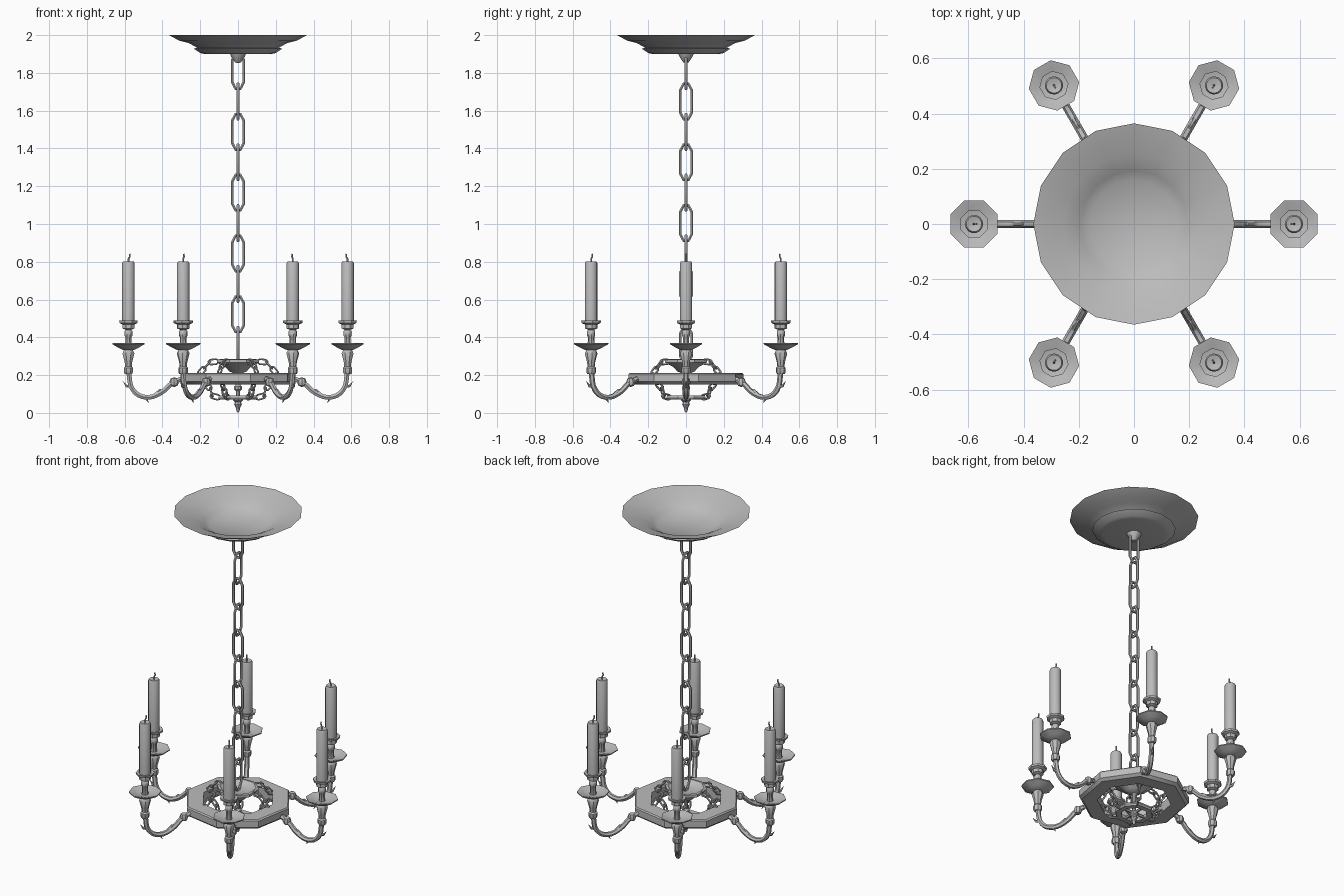
import bpy, bmesh, math
from mathutils import Vector, Matrix

if "Cube" in bpy.data.objects:
    bpy.data.objects.remove(bpy.data.objects["Cube"], do_unlink=True)

grey = bpy.data.materials.new("plain grey")
grey.use_nodes = True
COLOUR = (0.5, 0.5, 0.5, 1)
grey.diffuse_color = COLOUR
grey.node_tree.nodes["Principled BSDF"].inputs["Base Color"].default_value = COLOUR


def finish(mesh):
    mesh.materials.clear()
    mesh.materials.append(grey)
    mesh.shade_smooth()
    mesh.set_sharp_from_angle(angle=math.radians(38))
    return mesh


def place(name, mesh, matrix=None):
    ob = bpy.data.objects.new(name, mesh)
    bpy.context.collection.objects.link(ob)
    if matrix is not None:
        ob.matrix_world = matrix
    return ob


def lathe(name, profile, sides, x=0.0, turn=0.0, closed=False):
    """Revolve (radius, height) points around a vertical axis at x."""
    bm = bmesh.new()
    start = Matrix.Rotation(math.radians(turn), 4, 'Z')
    vs = [bm.verts.new(start @ Vector((r, 0, z))) for r, z in profile]
    pairs = list(zip(vs, vs[1:])) + ([(vs[-1], vs[0])] if closed else [])
    edges = [bm.edges.new(p) for p in pairs]
    bmesh.ops.spin(bm, geom=vs + edges, cent=(0, 0, 0), axis=(0, 0, 1),
                   angle=math.tau, steps=sides, use_duplicate=False)
    bmesh.ops.remove_doubles(bm, verts=bm.verts, dist=0.0001)
    bmesh.ops.recalc_face_normals(bm, faces=bm.faces)
    bmesh.ops.translate(bm, verts=bm.verts, vec=(x, 0, 0))
    mesh = bpy.data.meshes.new(name)
    bm.to_mesh(mesh)
    bm.free()
    return finish(mesh)


def tube(name, points, radius, cyclic=False, smooth=False, taper=None):
    """Sweep a round section along (x, z) points."""
    cu = bpy.data.curves.new(name + "_path", 'CURVE')
    cu.dimensions = '3D'
    cu.bevel_depth = radius
    cu.bevel_resolution = 1
    cu.use_fill_caps = True
    cu.resolution_u = 4
    if smooth:
        sp = cu.splines.new('BEZIER')
        sp.bezier_points.add(len(points) - 1)
        pts = sp.bezier_points
    else:
        sp = cu.splines.new('POLY')
        sp.points.add(len(points) - 1)
        pts = sp.points
    for i, (p, (x, z)) in enumerate(zip(pts, points)):
        p.co = (x, 0, z) if smooth else (x, 0, z, 1)
        p.radius = taper[i] if taper else 1
        if smooth:
            p.handle_left_type = p.handle_right_type = 'AUTO'
    sp.use_cyclic_u = cyclic
    tmp = bpy.data.objects.new(name + "_path", cu)
    bpy.context.collection.objects.link(tmp)
    deps = bpy.context.evaluated_depsgraph_get()
    mesh = bpy.data.meshes.new_from_object(tmp.evaluated_get(deps))
    mesh.name = name
    bpy.data.objects.remove(tmp, do_unlink=True)
    return finish(mesh)


def link_shape(name, w, h, r):
    side = [(w, -h * .62), (w, h * .62), (w * .4, h), (-w * .4, h),
            (-w, h * .62), (-w, -h * .62), (-w * .4, -h), (w * .4, -h)]
    return tube(name, side, r, cyclic=True)


def spin_z(deg):
    return Matrix.Rotation(math.radians(deg), 4, 'Z')


# Ceiling canopy: thin stepped bowl with an under lip
place("ceiling_canopy", lathe("ceiling_canopy", [
    (0, 1.912), (.16, 1.912), (.195, 1.935), (.255, 1.968), (.365, 2.0),
    (.31, 1.97), (.26, 1.958), (.215, 1.932), (.236, 1.929), (.20, 1.905),
    (.175, 1.9), (0, 1.9)], 16))
place("canopy_hook_base", lathe("canopy_hook_base", [
    (0, 1.9), (.042, 1.9), (.036, 1.885), (.015, 1.855), (0, 1.852)], 10))

# Main chain of alternating links
main_link = link_shape("main_link", .031, .094, .0085)
for i in range(10):
    place("main_chain_link", main_link,
          Matrix.Translation((0, 0, 1.81 - i * .161)) @ spin_z(90 * (i % 2)))

# Main octagonal ring
place("main_ring", lathe("main_ring", [
    (.21, .15), (.295, .15), (.312, .165), (.312, .205), (.305, .212), (.21, .212)],
    8, turn=12, closed=True))

# Central crown, rod, lower ring and finial
place("crown", lathe("crown", [
    (0, .262), (.08, .266), (.105, .284), (.12, .282), (.12, .266),
    (.075, .245), (.05, .22), (.02, .208), (0, .205)], 8, turn=22.5))
place("centre_rod", lathe("centre_rod", [
    (0, .25), (.011, .25), (.011, .15), (.02, .14), (.02, .125),
    (.011, .115), (.011, .06), (0, .06)], 8))
place("lower_ring", lathe("lower_ring", [
    (.075, .07), (.108, .07), (.113, .08), (.108, .092), (.075, .092)],
    8, turn=22.5, closed=True))
spoke = tube("lower_spoke", [(-.09, .08), (.09, .08)], .009)
for a in (0, 90):
    place("lower_spoke", spoke, spin_z(a))
place("finial", lathe("finial", [
    (0, .082), (.026, .08), (.026, .066), (.016, .058), (.021, .045),
    (.012, .03), (.008, .01), (0, 0)], 8))

# Small chains from the ring up to the crown and down to the lower ring
small_link = link_shape("small_link", .013, .026, .0055)
CHAINS = {
    "upper_chain_link": [(.11, .272), (.15, .268), (.178, .238), (.205, .205), (.235, .185)],
    "lower_chain_link": [(.105, .082), (.135, .09), (.148, .128), (.175, .155), (.215, .17)]}
for name, path in CHAINS.items():
    for a in range(0, 360, 60):
        for i, (p, q) in enumerate(zip(path, path[1:])):
            d = Vector((q[0] - p[0], 0, q[1] - p[1]))
            mid = Vector(((p[0] + q[0]) / 2, 0, (p[1] + q[1]) / 2))
            aim = Vector((0, 0, 1)).rotation_difference(d).to_matrix().to_4x4()
            place(name, small_link,
                  spin_z(a) @ Matrix.Translation(mid) @ aim @ spin_z(90 * (i % 2)))

# Parts of one arm, all pointing along +x
R = .58
ARM = [
    tube("arm", [(.30, .18), (.345, .16), (.41, .105), (.49, .083),
                 (.555, .12), (R, .22)], .0145, smooth=True),
    lathe("arm_knuckle", [(0, .137), (.018, .144), (.025, .163),
                          (.018, .182), (0, .188)], 8, x=.338),
    tube("thorn_low", [(.50, .09), (.485, .075), (.472, .052)], .011, taper=[1, .7, .05]),
    tube("thorn_outer", [(.565, .14), (.59, .142), (.61, .168)], .011, taper=[1, .7, .05]),
    tube("thorn_inner", [(.44, .095), (.412, .122), (.385, .126)], .010, taper=[1, .7, .05]),
    lathe("candle_stem", [
        (0, .205), (.02, .205), (.026, .215), (.026, .238), (.019, .246),
        (.022, .27), (.034, .315), (.026, .332), (.018, .34)], 8, x=R, turn=22.5),
    lathe("drip_dish", [
        (0, .333), (.032, .333), (.06, .346), (.092, .364), (.092, .37),
        (.055, .36), (.04, .354), (0, .354)], 8, x=R, turn=22.5),
    lathe("candle_socket", [
        (.019, .35), (.017, .40), (.022, .408), (.022, .432), (.016, .44),
        (.034, .447), (.034, .468), (.051, .476), (.053, .488),
        (.036, .484), (0, .484)], 8, x=R, turn=22.5),
    lathe("candle", [(0, .48), (.033, .48), (.033, .792), (.028, .802),
                     (.01, .798), (0, .797)], 14, x=R),
    tube("wick", [(R, .79), (R, .815), (R - .008, .828), (R - .006, .842)], .0045),
]
for a in range(0, 360, 60):
    for mesh in ARM:
        place(mesh.name, mesh, spin_z(a))
